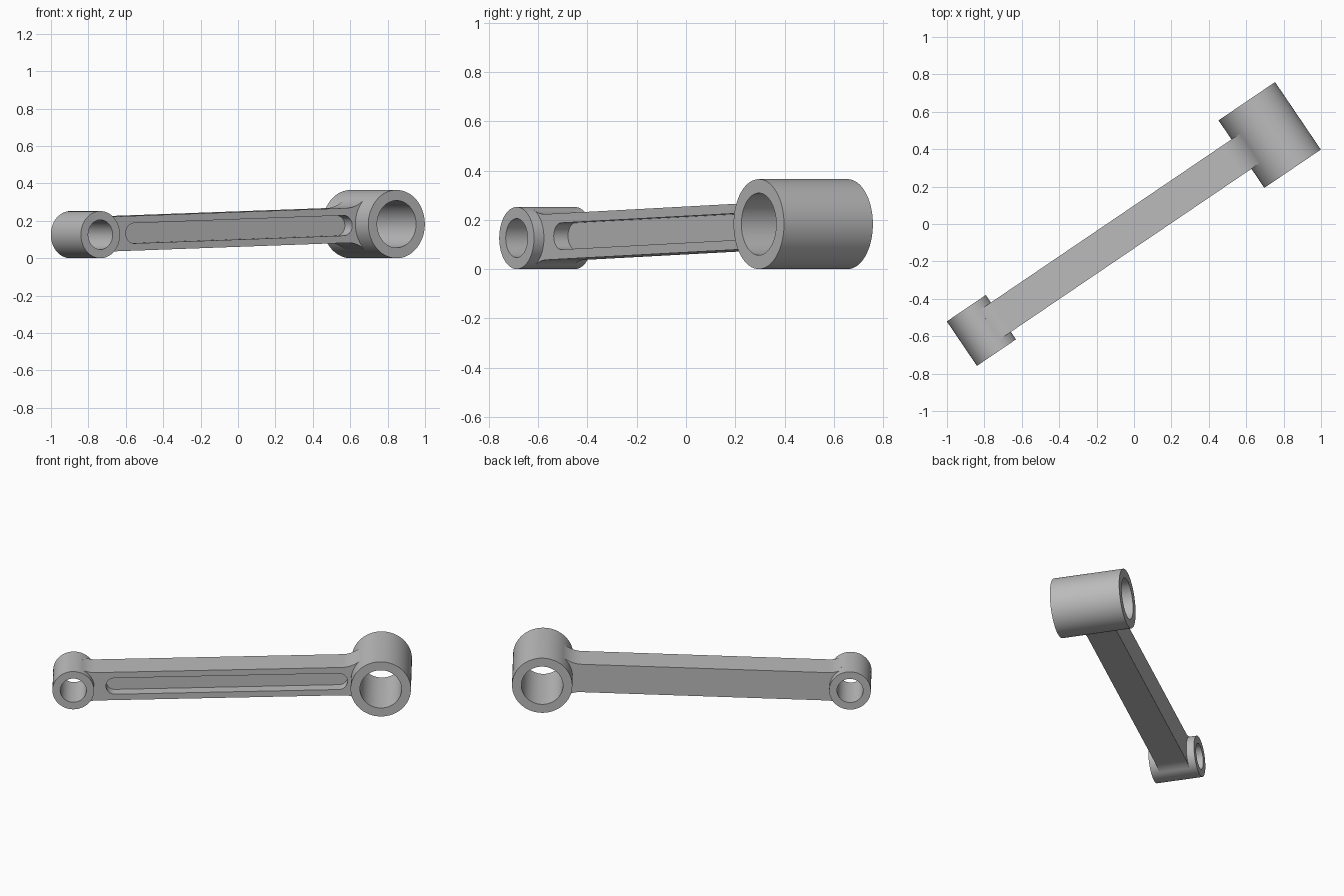
import bpy, bmesh, math
from mathutils import Vector, Matrix

if "Cube" in bpy.data.objects:
    bpy.data.objects.remove(bpy.data.objects["Cube"], do_unlink=True)

# Main sizes
SMALL_C, BIG_C = Vector((-0.816, -0.569, 0.126)), Vector((0.7255, 0.476, 0.1825))
SMALL_R, SMALL_BORE, SMALL_LEN = 0.126, 0.079, 0.287
BIG_R, BIG_BORE, BIG_LEN = 0.1825, 0.126, 0.436
HALF_H, HALF_W, FILLET = 0.093, 0.095, 0.17
SLOT_START, SLOT_END, SLOT_R, SLOT_DEPTH = 0.251, 1.606, 0.054, 0.07
SEGS = 96

# Working frame: X along the rod, Y along the bores, Z up
length = (BIG_C - SMALL_C).length
ax = (BIG_C - SMALL_C).normalized()
ay = Vector((-ax.y, ax.x, 0)).normalized()
az = ax.cross(ay)
FRAME = Matrix.Translation(SMALL_C) @ Matrix((ax, ay, az)).transposed().to_4x4()

steel = bpy.data.materials.new("grey_metal")
colour = (0.5, 0.5, 0.5, 1)
steel.diffuse_color = colour
steel.use_nodes = True
steel.node_tree.nodes["Principled BSDF"].inputs["Base Color"].default_value = colour


def make_object(name, bm):
    bmesh.ops.recalc_face_normals(bm, faces=bm.faces)
    mesh = bpy.data.meshes.new(name)
    bm.to_mesh(mesh)
    bm.free()
    mesh.materials.append(steel)
    obj = bpy.data.objects.new(name, mesh)
    bpy.context.collection.objects.link(obj)
    obj.matrix_world = FRAME
    return obj


def arc(cx, cz, r, a0, a1, n):
    return [(cx + r * math.cos(a0 + (a1 - a0) * i / n),
             cz + r * math.sin(a0 + (a1 - a0) * i / n)) for i in range(n + 1)]


def extrude_profile(name, points, y0, y1):
    bm = bmesh.new()
    face = bm.faces.new([bm.verts.new((x, y0, z)) for x, z in points])
    new = bmesh.ops.extrude_face_region(bm, geom=[face], use_keep_orig=True)["geom"]
    moved = [g for g in new if isinstance(g, bmesh.types.BMVert)]
    bmesh.ops.translate(bm, verts=moved, vec=(0, y1 - y0, 0))
    return make_object(name, bm)


def tube(name, x, r_out, r_in, width):
    bm = bmesh.new()
    loops = []
    for r, y in ((r_out, -1), (r_out, 1), (r_in, 1), (r_in, -1)):
        pts = arc(x, 0, r, 0, math.tau, SEGS)[:-1]
        loops.append([bm.verts.new((px, y * width / 2, pz)) for px, pz in pts])
    for k in range(4):
        a, b = loops[k], loops[(k + 1) % 4]
        for i in range(SEGS):
            j = (i + 1) % SEGS
            bm.faces.new((a[i], a[j], b[j], b[i]))
    return make_object(name, bm)


def rod_end(r):
    """Rod end at the origin: lower fillet, arc inside the tube wall, upper fillet."""
    cz = HALF_H + FILLET
    cx = math.sqrt((r + FILLET) ** 2 - cz ** 2)
    a = math.atan2(cz, cx)
    upper = arc(cx, cz, FILLET, a - math.pi, -math.pi / 2, 14)
    lower = [(x, -z) for x, z in reversed(upper)]
    return lower + arc(0, 0, r - 0.015, -a, a, 14) + upper


# Eyes at both ends
parts = [tube("small_eye", 0, SMALL_R, SMALL_BORE, SMALL_LEN),
         tube("big_eye", length, BIG_R, BIG_BORE, BIG_LEN)]

# Rod with flared ends
outline = rod_end(SMALL_R) + [(length - x, z) for x, z in reversed(rod_end(BIG_R))]
rod = extrude_profile("rod", outline, -HALF_W, HALF_W)
parts.append(rod)

# Rounded pocket in the front face of the rod
quarter = math.pi / 2
slot = (arc(SLOT_START, 0, SLOT_R, quarter, 3 * quarter, 24)
        + arc(SLOT_END, 0, SLOT_R, -quarter, quarter, 24))
cutter = extrude_profile("slot_cutter", slot, -HALF_W - 0.05, -HALF_W + SLOT_DEPTH)
cutter.hide_render = True
cut = rod.modifiers.new("slot", 'BOOLEAN')
cut.operation, cut.solver, cut.object = 'DIFFERENCE', 'EXACT', cutter
bpy.context.view_layer.objects.active = rod
bpy.ops.object.modifier_apply(modifier=cut.name)
bpy.data.objects.remove(cutter, do_unlink=True)

# Smooth shading with sharp rims
for obj in bpy.context.view_layer.objects:
    obj.select_set(obj in parts)
bpy.ops.object.shade_smooth_by_angle(angle=math.radians(30))
